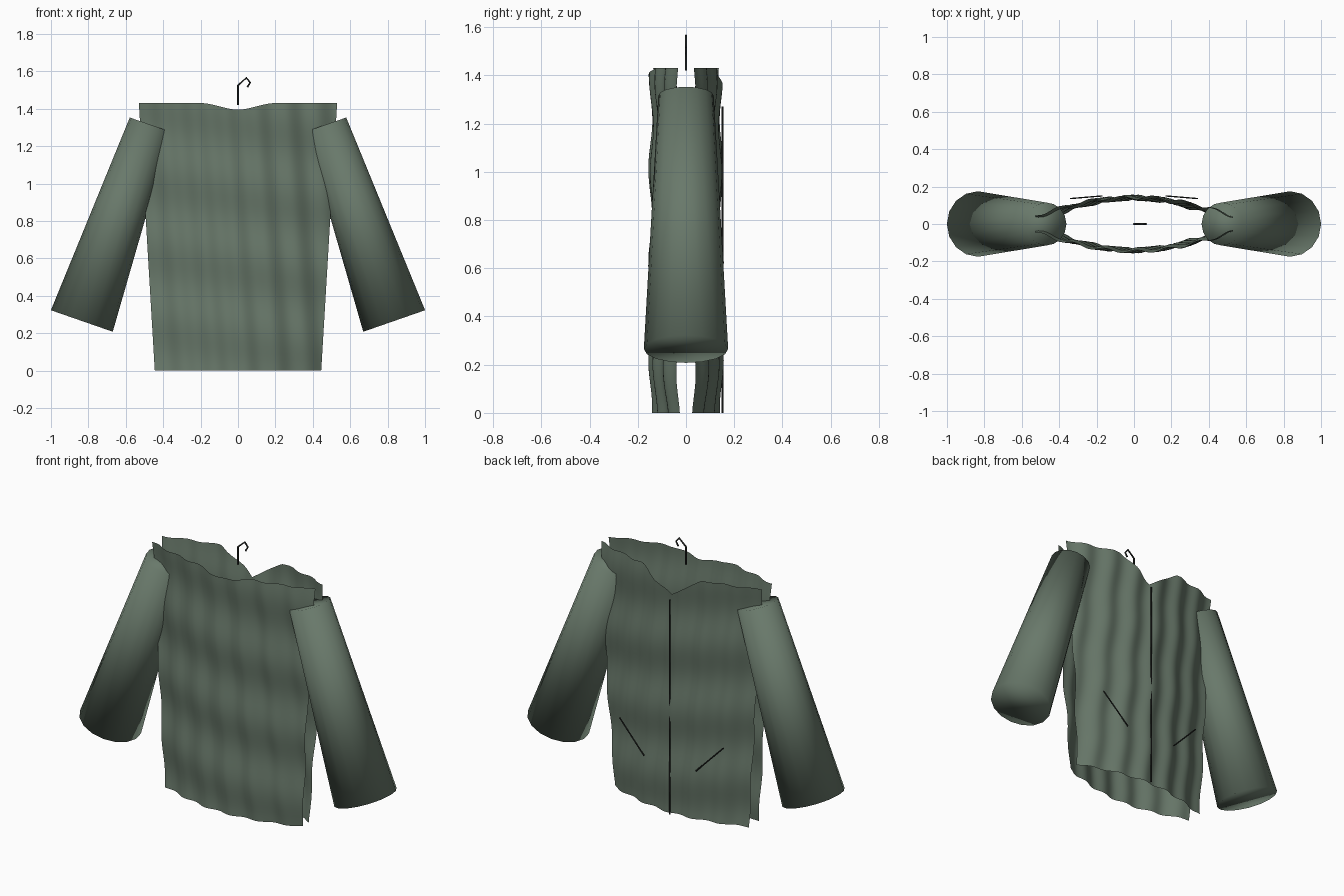
import bpy, bmesh, math
from mathutils import Vector

cube = bpy.data.objects.get("Cube")
if cube:
    bpy.data.objects.remove(cube, do_unlink=True)


def make_material(name, rgb):
    m = bpy.data.materials.new(name)
    m.use_nodes = True
    m.diffuse_color = (*rgb, 1)
    bsdf = m.node_tree.nodes["Principled BSDF"]
    bsdf.inputs["Base Color"].default_value = (*rgb, 1)
    bsdf.inputs["Roughness"].default_value = 0.9
    return m


CLOTH = make_material("sage_green_cloth", (0.14, 0.19, 0.145))
DARK = make_material("dark_metal", (0.02, 0.022, 0.02))
HEIGHT = 1.43


def finish(bm, name, mat, smooth=False):
    me = bpy.data.meshes.new(name)
    bm.to_mesh(me)
    bm.free()
    me.materials.append(mat)
    for p in me.polygons:
        p.use_smooth = smooth
    ob = bpy.data.objects.new(name, me)
    bpy.context.collection.objects.link(ob)
    return ob


def rod(name, a, b, radius, sides=6, end_radius=None, mat=DARK, smooth=False):
    """Straight capped tube from a to b, optionally tapered."""
    a, b = Vector(a), Vector(b)
    d = b - a
    bm = bmesh.new()
    bmesh.ops.create_cone(bm, cap_ends=True, segments=sides, radius1=radius,
                          radius2=end_radius or radius, depth=d.length)
    turn = d.to_track_quat('Z', 'Y').to_matrix()
    for v in bm.verts:
        v.co = turn @ v.co + (a + b) / 2
    return finish(bm, name, mat, smooth)


def panel(name, side, neck_depth, neck_width, sharp):
    """Wavy bulging cloth sheet, with a dipped neckline."""
    cols, rows = 72, 48
    bm = bmesh.new()
    bmesh.ops.create_grid(bm, x_segments=cols, y_segments=rows, size=1)
    for v in bm.verts:
        u, t = v.co.x, (v.co.y + 1) / 2
        half = 0.445 + 0.085 * t
        x = u * half
        dip = max(0, 1 - abs(x) / neck_width)
        if not sharp:
            dip = dip * dip * (3 - 2 * dip)
        z = t * (HEIGHT - neck_depth * dip)
        fold = 0.009 * math.sin(38 * x + 3 * z) + 0.008 * math.sin(16 * z + 2.5 * x - 2)
        y = 0.14 * math.cos(1.28 * u) + fold
        v.co = (x, side * y, z)
    if side > 0:
        bmesh.ops.reverse_faces(bm, faces=bm.faces)
    # The grid starts facing up, so make every face point outward
    bm.normal_update()
    if sum(f.normal.y for f in bm.faces) * side < 0:
        bmesh.ops.reverse_faces(bm, faces=bm.faces)
    return finish(bm, name, CLOTH, True)


# Body of the garment
panel("plain_panel", -1, 0.035, 0.2, False)
panel("zip_panel", 1, 0.135, 0.2, True)

# Sleeves and slanted pocket slits
for s, label in ((1, "left"), (-1, "right")):
    rod(label + "_sleeve", (s * 0.47, 0, 1.315), (s * 0.835, 0, 0.265),
        0.115, 16, 0.175, CLOTH, True)
    rod(label + "_pocket_slit", (s * 0.17, 0.15, 0.3), (s * 0.34, 0.136, 0.475), 0.004)

# Zip strip
rod("zip", (0, 0.152, 0), (0, 0.152, 1.27), 0.004)

# Hanger hook
curve = bpy.data.curves.new("hanger_hook", 'CURVE')
curve.dimensions = '3D'
curve.bevel_depth = 0.005
curve.bevel_resolution = 1
curve.use_fill_caps = True
path = [(0, 1.42), (0, 1.525), (0.045, 1.565), (0.065, 1.54), (0.05, 1.515)]
spline = curve.splines.new('POLY')
spline.points.add(len(path) - 1)
for p, (x, z) in zip(spline.points, path):
    p.co = (x, 0, z, 1)
curve.materials.append(DARK)
bpy.context.collection.objects.link(bpy.data.objects.new("hanger_hook", curve))
